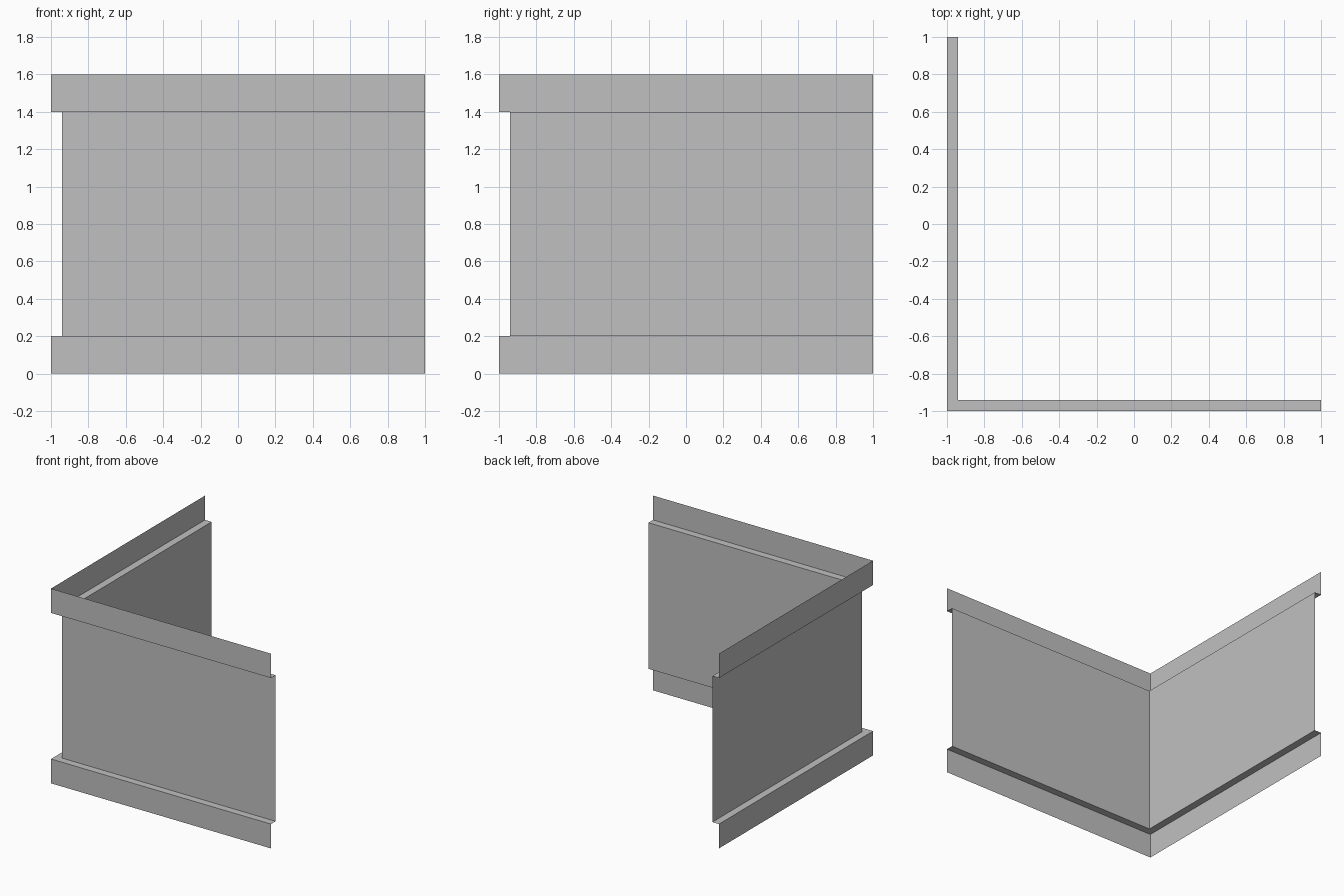
import bpy

if "Cube" in bpy.data.objects:
    bpy.data.objects.remove(bpy.data.objects["Cube"])

# Sheet wall swept round a corner: base band, recessed panel, top band
PROFILE = [(0, 0), (0, 0.2), (0.06, 0.2), (0.06, 1.4), (0, 1.4), (0, 1.6)]  # inset, height

grey = bpy.data.materials.new("light grey")
grey.diffuse_color = (0.527, 0.527, 0.527, 1)
grey.use_nodes = True
grey.node_tree.nodes["Principled BSDF"].inputs["Base Color"].default_value = grey.diffuse_color


def corner_strip(name, points):
    """Sweep profile points along the L-shaped path with a mitred corner."""
    verts, faces = [], []
    for inset, z in points:
        e = -1 + inset
        verts += [(e, 1, z), (e, e, z), (1, e, z)]
    for r in range(len(points) - 1):
        for c in range(2):
            a = r * 3 + c
            faces.append((a, a + 1, a + 4, a + 3))
    mesh = bpy.data.meshes.new(name)
    mesh.from_pydata(verts, [], faces)
    mesh.materials.append(grey)
    obj = bpy.data.objects.new(name, mesh)
    bpy.context.collection.objects.link(obj)
    return obj


corner_strip("corner_wall", PROFILE)
